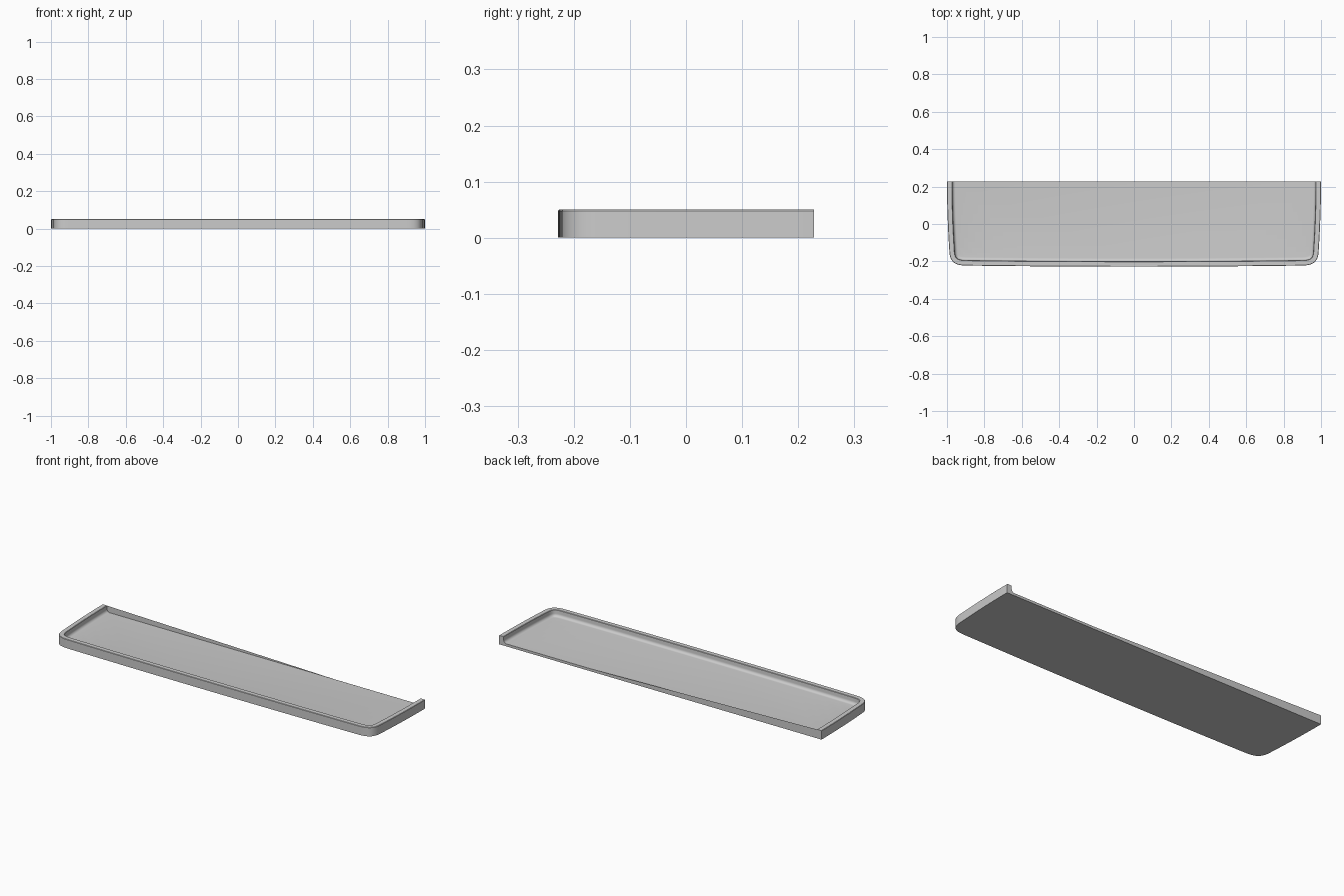
import bpy, bmesh, math
from mathutils import Vector

if "Cube" in bpy.data.objects:
    bpy.data.objects.remove(bpy.data.objects["Cube"])

BACK, HEIGHT, FLOOR = 0.228, 0.05, 0.014


def bezier(pts, n):
    """Sample a Bezier curve of any degree."""
    deg = len(pts) - 1
    out = []
    for i in range(n + 1):
        t = i / n
        out.append(sum((Vector(p) * math.comb(deg, k) * t**k * (1 - t)**(deg - k)
                        for k, p in enumerate(pts)), Vector((0, 0))))
    return out


# Right half of the outline: bowed side, rounded corner, bowed front
side = bezier([(1, BACK), (1, 0.05), (0.987, -0.15)], 10)
corner = bezier([(0.987, -0.15), (0.983, -0.205), (0.955, -0.2213), (0.90, -0.222)], 14)
front = bezier([(0.90, -0.222), (0.5, -0.228), (0, -0.228)], 10)
half = side + corner[1:] + front[1:]
outline = half + [Vector((-p.x, p.y)) for p in reversed(half[:-1])]

# Inward direction at each outline point
normals = []
for i in range(len(outline)):
    t = outline[min(i + 1, len(outline) - 1)] - outline[max(i - 1, 0)]
    normals.append(Vector((t.y, -t.x)).normalized())
normals[0], normals[-1] = Vector((-1, 0)), Vector((1, 0))

# Rim cross-section: (inward offset, height), with a fillet down to the floor
r = 0.016
section = [(0, 0), (0, HEIGHT - 0.002), (0.002, HEIGHT), (0.026, HEIGHT), (0.028, HEIGHT - 0.002)]
section += [(0.029 + r * (1 - math.cos(a)), FLOOR + r * (1 - math.sin(a)))
            for a in (k * math.pi / 12 for k in range(7))]

# Sweep the section around the outline
bm = bmesh.new()
rings = [[bm.verts.new((*(p + n * d), z)) for p, n in zip(outline, normals)]
         for d, z in section]
for a, b in zip(rings, rings[1:]):
    for i in range(len(a) - 1):
        bm.faces.new((a[i], a[i + 1], b[i + 1], b[i]))

# Underside, tray floor and open back end
bm.faces.new(rings[0])
bm.faces.new(rings[-1])
bm.faces.new([q[0] for q in rings] + [q[-1] for q in reversed(rings)])
bmesh.ops.triangulate(bm, faces=[f for f in bm.faces if len(f.verts) > 4])
bmesh.ops.recalc_face_normals(bm, faces=bm.faces)

mesh = bpy.data.meshes.new("shelf_tray")
bm.to_mesh(mesh)
bm.free()
tray = bpy.data.objects.new("shelf_tray", mesh)
bpy.context.collection.objects.link(tray)
bpy.context.view_layer.objects.active = tray
tray.select_set(True)
bpy.ops.object.shade_smooth_by_angle(angle=math.radians(30))
